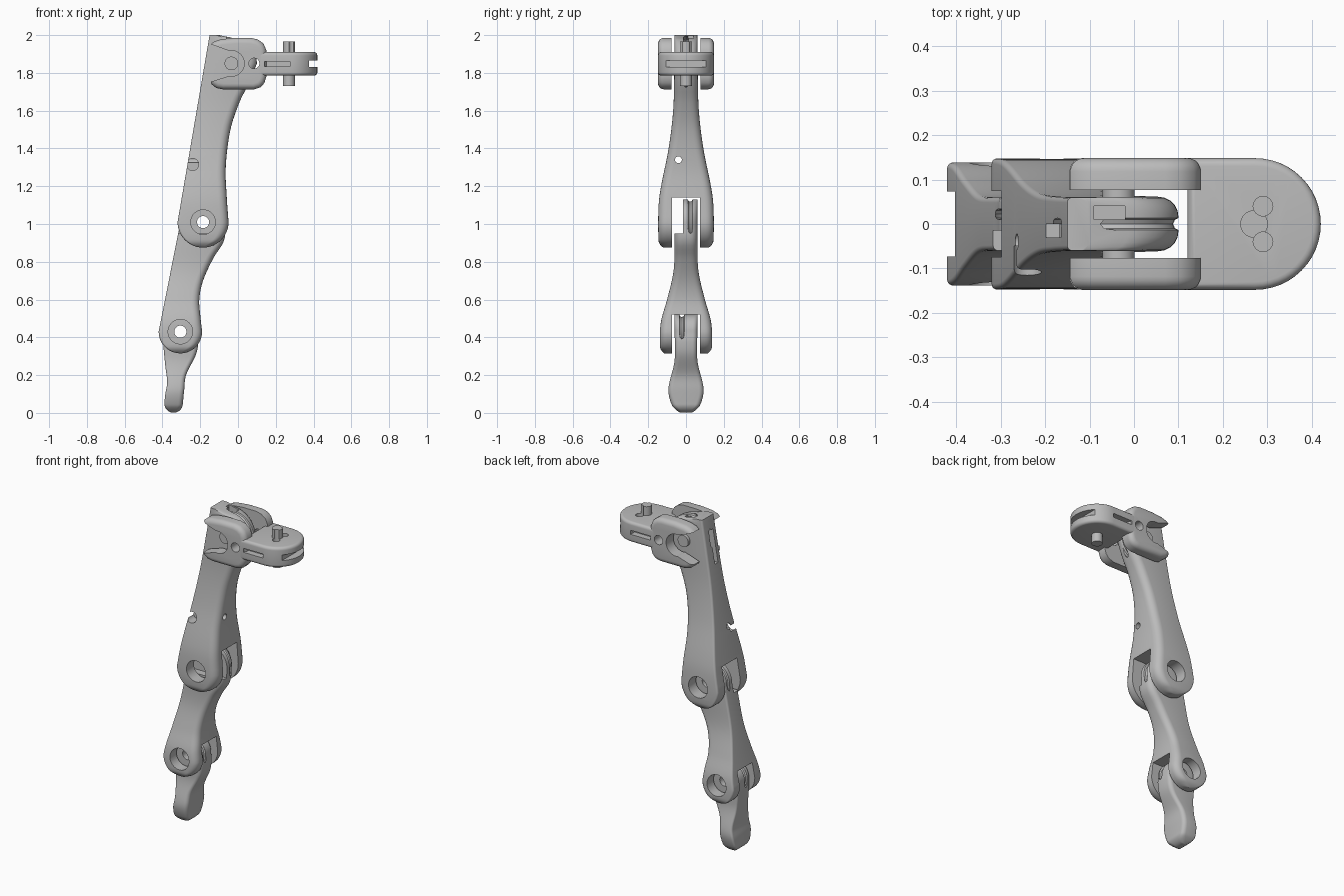
import bpy, bmesh, math
from mathutils import Matrix, Vector

if "Cube" in bpy.data.objects:
    bpy.data.objects.remove(bpy.data.objects["Cube"], do_unlink=True)

grey = bpy.data.materials.new("plain_grey")
grey.use_nodes = True
COLOUR = (0.5, 0.5, 0.5, 1)
grey.diffuse_color = COLOUR
grey.node_tree.nodes["Principled BSDF"].inputs["Base Color"].default_value = COLOUR
ALONG = {"X": Matrix.Rotation(math.pi / 2, 4, "Y"),
         "Y": Matrix.Rotation(math.pi / 2, 4, "X"), "Z": Matrix()}


def make(name, bm):
    bmesh.ops.recalc_face_normals(bm, faces=bm.faces)
    mesh = bpy.data.meshes.new(name)
    bm.to_mesh(mesh)
    bm.free()
    mesh.materials.append(grey)
    ob = bpy.data.objects.new(name, mesh)
    bpy.context.collection.objects.link(ob)
    return ob


def cylinder(name, centre, r, length, axis="Y"):
    bm = bmesh.new()
    bmesh.ops.create_cone(bm, cap_ends=True, segments=40, radius1=r, radius2=r, depth=length,
                          matrix=Matrix.Translation(centre) @ ALONG[axis])
    return make(name, bm)


def box(name, lo, hi):
    bm = bmesh.new()
    lo, hi = Vector(lo), Vector(hi)
    bmesh.ops.create_cube(bm, size=1, matrix=Matrix.Translation((lo + hi) / 2)
                          @ Matrix.Diagonal((*(hi - lo), 1)))
    return make(name, bm)


def prism(name, points, shift, round_edge=0, both=True):
    """Extrude a closed outline by a vector, optionally rounding its end rims."""
    bm = bmesh.new()
    shift = Vector(shift)
    base = bm.faces.new([bm.verts.new(p) for p in points])
    top = bmesh.ops.extrude_face_region(bm, geom=[base], use_keep_orig=True)["geom"]
    far = [v for v in top if isinstance(v, bmesh.types.BMVert)]
    bmesh.ops.translate(bm, verts=far, vec=shift)
    if round_edge:
        rims = [e for e in bm.edges if all(v in far for v in e.verts)
                or (both and all(v not in far for v in e.verts))]
        bmesh.ops.bevel(bm, geom=rims, offset=round_edge, segments=5, profile=0.5, affect="EDGES")
    return make(name, bm)


def ring(name, centre, major, minor):
    """Round groove cutter whose axis runs along y."""
    bpy.ops.mesh.primitive_torus_add(location=centre, rotation=(math.pi / 2, 0, 0), major_radius=major,
                                     minor_radius=minor, major_segments=40, minor_segments=8)
    bpy.context.object.name = name
    return bpy.context.object


def finish(ob, cutters=()):
    """Cut the part, bake the result and shade it."""
    for c in cutters:
        mod = ob.modifiers.new("cut", "BOOLEAN")
        mod.operation, mod.solver, mod.object = "DIFFERENCE", "EXACT", c
    bpy.context.view_layer.update()
    done = bpy.data.meshes.new_from_object(ob.evaluated_get(bpy.context.evaluated_depsgraph_get()))
    ob.modifiers.clear()
    ob.data = done
    for c in cutters:
        bpy.data.objects.remove(c, do_unlink=True)
    bpy.ops.object.select_all(action="DESELECT")
    ob.select_set(True)
    bpy.context.view_layer.objects.active = ob
    bpy.ops.object.shade_smooth_by_angle(angle=math.radians(35))


def curve(table):
    """Smooth function of height through (z, value) points."""
    t = sorted(table)

    def slope(i):
        a, b = t[max(i - 1, 0)], t[min(i + 1, len(t) - 1)]
        return (b[1] - a[1]) / (b[0] - a[0])

    def value(z):
        if z <= t[0][0]:
            return t[0][1]
        for i in range(len(t) - 1):
            (a, p), (b, q) = t[i], t[i + 1]
            if z <= b:
                h, u = b - a, (z - a) / (b - a)
                return (p * (1 + 2 * u) * (1 - u) ** 2 + slope(i) * h * u * (1 - u) ** 2
                        + q * u * u * (3 - 2 * u) - slope(i + 1) * h * u * u * (1 - u))
        return t[-1][1]
    return value


def limb(name, low, high, back, front, width, fillet=0.045, peak=None):
    """Loft rounded sections between two round ends, each (x, z, radius)."""
    back, front, width = curve(back), curve(front), curve(width)
    arc = [math.radians(3 + 87 * i / 12) for i in range(13)]
    zs = [low[1] - low[2] * math.cos(a) for a in arc]
    zs += [low[1] + (high[1] - low[1]) * i / 28 for i in range(1, 28)]
    zs += [high[1] + high[2] * math.cos(a) for a in reversed(arc)]
    stations = []
    for z in zs:
        x0, x1 = back(z), front(z)
        for (cx, cz, r), outside in ((low, z < low[1]), (high, z > high[1])):
            if outside:
                half = math.sqrt(max(r * r - (z - cz) ** 2, 0))
                x0 = x0 if peak and cz == high[1] else cx - half
                x1 = cx + half
        stations.append((z, x0, x1))
    if peak:
        stations.append(peak)
    bm = bmesh.new()
    rings = []
    for z, x0, x1 in stations:
        w, loop = width(z), []
        for k, (sx, sy) in enumerate(((1, 1), (-1, 1), (-1, -1), (1, -1))):
            r = min(fillet if sx > 0 else 0.012, 0.4 * (x1 - x0), 0.8 * w)
            cx = (x1 - r) if sx > 0 else (x0 + r)
            for i in range(6):
                a = (k + i / 5) * math.pi / 2
                loop.append(bm.verts.new((cx + r * math.cos(a), sy * (w - r) + r * math.sin(a), z)))
        rings.append(loop)
    for a, b in zip(rings, rings[1:]):
        for i in range(len(a)):
            j = (i + 1) % len(a)
            bm.faces.new((a[i], a[j], b[j], b[i]))
    bm.faces.new(rings[0])
    bm.faces.new(rings[-1])
    return make(name, bm)


# Joint centres shared by neighbouring parts
TOP, MID, LOW = (-0.035, 0, 1.85), (-0.185, 0, 1.01), (-0.305, 0, 0.43)

# Upper segment: slim tongue above, wide fork below
upper = limb("upper_segment", (-0.185, 1.01, 0.135), (-0.035, 1.85, 0.135),
             [(1.01, -0.32), (1.985, -0.153)],
             [(1.01, -0.05), (1.15, -0.06), (1.3, -0.065), (1.5, -0.04), (1.65, 0.01), (1.74, 0.055), (1.85, 0.1)],
             [(0.875, 0.12), (0.885, 0.133), (0.91, 0.145), (1.1, 0.145), (1.2, 0.132), (1.4, 0.092),
              (1.6, 0.068), (1.8, 0.062), (2.0, 0.06)], peak=(2.0, -0.15, -0.1))
finish(upper, [
    box("fork_gap", (-0.5, -0.074, 0.8), (0.2, 0.074, 1.14)),
    cylinder("fork_bore", MID, 0.065, 0.5),
    ring("tendon_groove", TOP, 0.137, 0.014),
    box("tongue_pocket", (-0.09, 0.01, 1.93), (-0.02, 0.04, 2.1)),
    box("back_slot", (-0.25, -0.03, 1.72), (-0.13, 0.0, 1.92)),
    cylinder("tendon_hole", (-0.15, -0.04, 1.34), 0.018, 0.5, "X"),
    cylinder("screw_notch", (-0.24, -0.13, 1.315), 0.032, 0.16)])

# Middle segment: narrow tongue with one side stepped down, fork below
middle = limb("middle_segment", (-0.305, 0.43, 0.115), (-0.185, 1.01, 0.12),
              [(0.43, -0.42), (1.01, -0.305)],
              [(0.43, -0.19), (0.5, -0.198), (0.6, -0.205), (0.7, -0.185), (0.82, -0.13), (0.91, -0.075), (1.01, -0.065)],
              [(0.315, 0.115), (0.33, 0.13), (0.35, 0.138), (0.48, 0.133), (0.6, 0.1), (0.75, 0.066),
               (0.9, 0.06), (1.13, 0.062)], fillet=0.04)
finish(middle, [
    box("fork_gap", (-0.6, -0.073, 0.2), (0.0, 0.073, 0.52)),
    cylinder("fork_bore", LOW, 0.065, 0.5),
    cylinder("pivot_hole", MID, 0.032, 0.5),
    box("tongue_step", (-0.5, -0.1, 0.95), (0.0, -0.015, 1.2)),
    ring("tendon_groove", (MID[0], 0.022, MID[2]), 0.12, 0.012)])

# Fingertip: rounded paddle hanging from the lower joint
tip = limb("fingertip", (-0.341, 0.05, 0.049), (-0.305, 0.43, 0.09),
           [(0.05, -0.39), (0.1, -0.385), (0.16, -0.375), (0.25, -0.385), (0.36, -0.395), (0.43, -0.395)],
           [(0.05, -0.292), (0.12, -0.285), (0.2, -0.275), (0.31, -0.222), (0.38, -0.21), (0.43, -0.215)],
           [(0.001, 0.03), (0.015, 0.052), (0.04, 0.074), (0.1, 0.092), (0.15, 0.09), (0.25, 0.065),
            (0.3, 0.059), (0.52, 0.062)], fillet=0.025)
finish(tip, [cylinder("pivot_hole", LOW, 0.032, 0.5),
             ring("tendon_groove", (LOW[0], -0.022, LOW[2]), 0.09, 0.013)])

# Knuckle cheeks: rounded hooks open at the back
OUTLINE = [(-0.145, 1.95), (-0.125, 1.967), (-0.09, 1.978), (-0.02, 1.985), (0.07, 1.985), (0.105, 1.977),
           (0.135, 1.955), (0.15, 1.92), (0.15, 1.78), (0.14, 1.747), (0.12, 1.724), (0.085, 1.713),
           (-0.08, 1.713), (-0.115, 1.72), (-0.14, 1.74), (-0.152, 1.77)]
MOUTH = [(-0.035, 1.912), (-0.2, 1.972), (-0.2, 1.735), (-0.035, 1.788)]
for side, name in ((-1, "front_cheek"), (1, "rear_cheek")):
    cheek = prism(name, [(x, side * 0.076, z) for x, z in OUTLINE], (0, side * 0.072, 0), 0.03, False)
    finish(cheek, [prism("mouth", [(x, -0.3, z) for x, z in MOUTH], (0, 0.6, 0)),
                   cylinder("pin_bore", TOP, 0.068, 0.5),
                   cylinder("side_hole", (0.085, 0, 1.85), 0.028, 0.5)])
finish(cylinder("knuckle_pin", TOP, 0.036, 0.16))
finish(cylinder("back_lug", (-0.137, 0, 1.758), 0.03, 0.1))

# Mounting plate with a round end and grooved rim
arc = [math.radians(-90 + 7.5 * i) for i in range(25)]
rim = [(0.272 + 0.148 * math.cos(a), 0.148 * math.sin(a), 1.785) for a in arc]
plate = prism("mounting_plate", [(0.12, -0.148, 1.785)] + rim + [(0.12, 0.148, 1.785)], (0, 0, 0.125), 0.018)
PITS = [(0.29, y, 1.94) for y in (-0.04, 0.04)]
finish(plate, [box("end_groove", (0.375, -0.2, 1.83), (0.5, 0.2, 1.865))]
       + [box("side_groove", (0.14, min(s * 0.11, s * 0.2), 1.835), (0.275, max(s * 0.11, s * 0.2), 1.86)) for s in (-1, 1)]
       + [cylinder("pit", p, 0.022, 0.12, "Z") for p in PITS])
finish(cylinder("plate_pin", (0.27, 0, 1.8475), 0.031, 0.235, "Z"),
       [cylinder("pit", p, 0.022, 0.12, "Z") for p in PITS])
